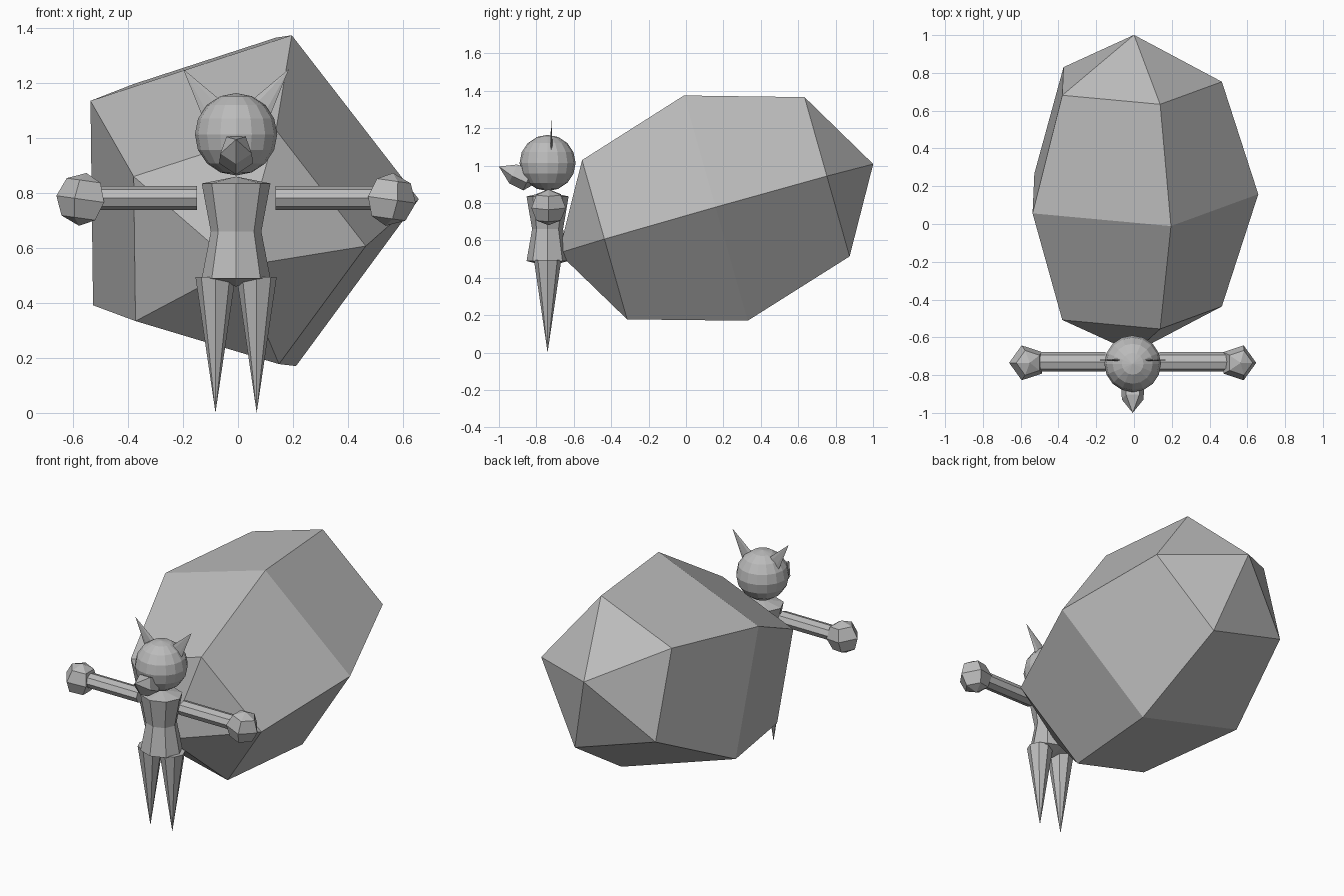
import bpy, bmesh
from math import sin, cos, pi, radians
from mathutils import Matrix, Vector

cube = bpy.data.objects.get("Cube")
if cube:
    bpy.data.objects.remove(cube, do_unlink=True)

GREY = (0.5, 0.5, 0.5, 1)
grey = bpy.data.materials.new("plain grey")
grey.use_nodes = True
grey.diffuse_color = GREY
grey.node_tree.nodes["Principled BSDF"].inputs["Base Color"].default_value = GREY


def lathe(name, profile, sides, place, start=0.0):
    """Turn (radius, height) points about local z; zero radius makes a pole."""
    bm = bmesh.new()
    rings = []
    for r, z in profile:
        turns = [start + 2 * pi * i / sides for i in range(sides)] if r else [0]
        rings.append([bm.verts.new((r * cos(a), r * sin(a), z)) for a in turns])
    for a, b in zip(rings, rings[1:]):
        for i in range(sides):
            j = (i + 1) % sides
            quad = [a[i % len(a)], a[j % len(a)], b[j % len(b)], b[i % len(b)]]
            bm.faces.new(list(dict.fromkeys(quad)))
    for ring in (rings[0], rings[-1]):
        if len(ring) > 2:
            bm.faces.new(ring)
    bm.transform(place)
    bmesh.ops.recalc_face_normals(bm, faces=bm.faces)
    mesh = bpy.data.meshes.new(name)
    bm.to_mesh(mesh)
    bm.free()
    mesh.materials.append(grey)
    obj = bpy.data.objects.new(name, mesh)
    bpy.context.collection.objects.link(obj)
    return obj


def ball(rings):
    """Half-circle profile of unit radius."""
    inner = [(sin(pi * i / rings), cos(pi * i / rings)) for i in range(1, rings)]
    return [(0, 1)] + inner + [(0, -1)]


def at(x, y, z, scale=(1, 1, 1), turn=0, axis='X'):
    return (Matrix.Translation((x, y, z)) @ Matrix.Rotation(radians(turn), 4, axis)
            @ Matrix.Diagonal((*scale, 1)))


MID, Y = -0.007, -0.74

# Huge faceted sack on the back, tilted upward to the rear
lathe("back_sack", ball(4), 5,
      at(0, 0.16, 0.77, (0.658, 0.658, 0.874), -74.2), radians(-0.7))

# Head and torso
lathe("head", ball(8), 16, at(MID, Y, 1.014, (0.15,) * 3))
lathe("torso", [(0, 0.86), (0.125, 0.835), (0.092, 0.66), (0.125, 0.49), (0, 0.46)],
      8, at(MID, Y, 0, (1, 0.9, 1)))

# Beak, tip forward and slightly raised
tip = Vector((MID, -1.0, 0.995))
aim = Vector((0, 0.16, -0.07)).to_track_quat('Z', 'Y').to_matrix().to_4x4()
lathe("beak", [(0, 0), (0.06, 0.085), (0.065, 0.17), (0, 0.22)], 5,
      Matrix.Translation(tip) @ aim, radians(-90))

for side, s in (("left", 1), ("right", -1)):
    # Thin pointed ear
    lathe(side + "_ear", [(0.05, 0), (0, 0.2)], 6,
          at(MID + s * 0.075, -0.72, 1.09, (1, 0.15, 1), s * 36, 'Y'))
    # Spike leg
    lathe(side + "_leg", [(0, 0), (0.073, 0.495)], 8, at(MID + s * 0.075, Y, 0))
    # Arm bar, floating clear of the torso
    lathe(side + "_arm", [(0.043, 0.143), (0.043, 0.52)], 8,
          at(MID, -0.73, 0.782, turn=s * 90, axis='Y') @ Matrix.Diagonal((1, 1.2, 1, 1)))
    # Faceted hand, one corner outward
    lathe(side + "_hand", ball(4), 5,
          at(MID + s * 0.558, -0.735, 0.777, (0.097,) * 3, 8, 'Y'),
          0 if s > 0 else pi)
